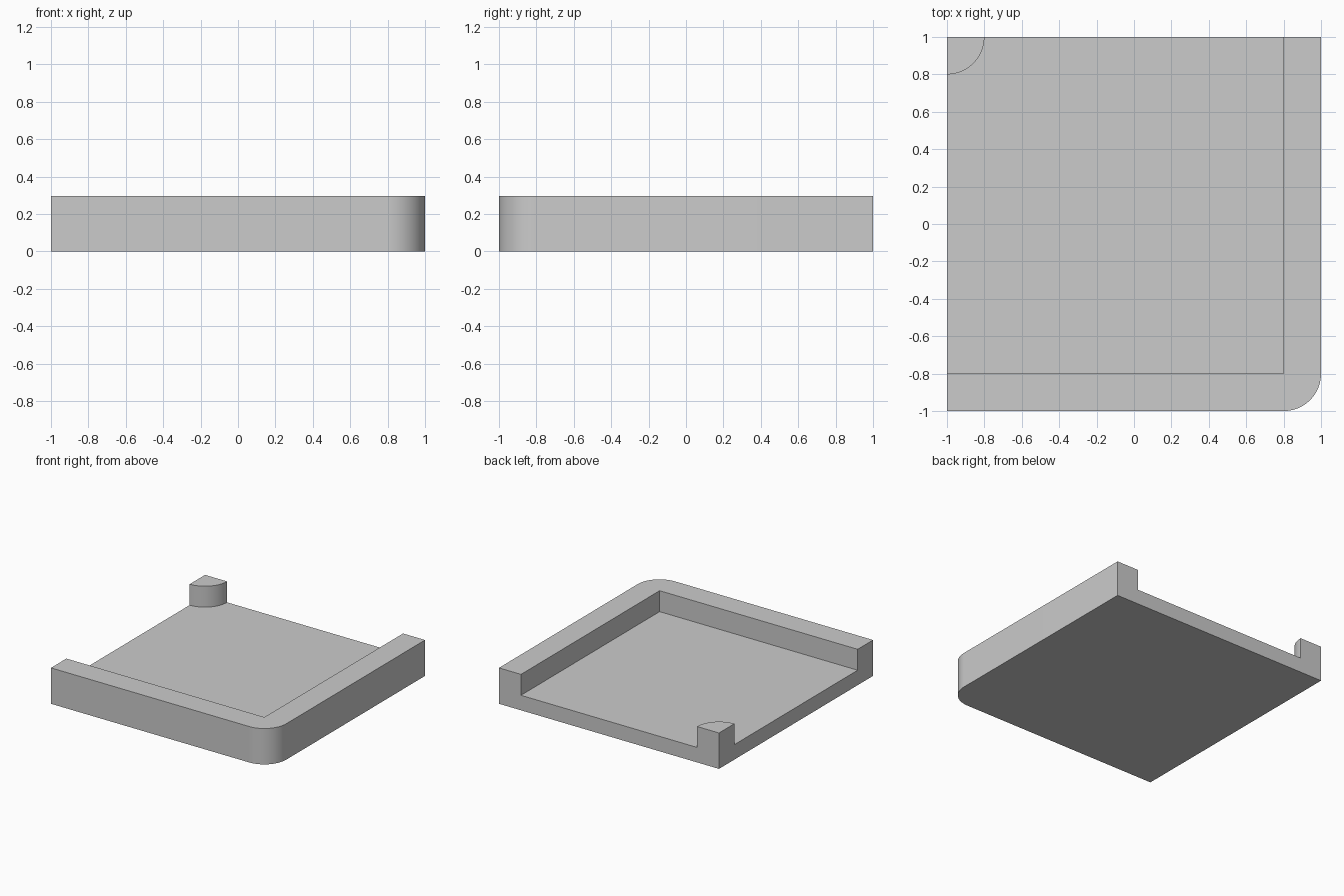
import bpy, bmesh
from math import cos, sin, radians

if "Cube" in bpy.data.objects:
    bpy.data.objects.remove(bpy.data.objects["Cube"])

HEIGHT, FLOOR, R, SEGS = 0.295, 0.123, 0.2, 24


def arc(cx, cy, start, end):
    angles = [radians(start + (end - start) * i / SEGS) for i in range(SEGS + 1)]
    return [(cx + R * cos(a), cy + R * sin(a)) for a in angles]


def prism(name, outline, z0, z1):
    bm = bmesh.new()
    base = bm.faces.new([bm.verts.new((x, y, z0)) for x, y in outline])
    top = bmesh.ops.extrude_face_region(bm, geom=[base], use_keep_orig=True)["geom"]
    moved = [v for v in top if isinstance(v, bmesh.types.BMVert)]
    bmesh.ops.translate(bm, verts=moved, vec=(0, 0, z1 - z0))
    bmesh.ops.recalc_face_normals(bm, faces=bm.faces)
    mesh = bpy.data.meshes.new(name)
    bm.to_mesh(mesh)
    bm.free()
    obj = bpy.data.objects.new(name, mesh)
    bpy.context.collection.objects.link(obj)
    return obj


# Tray body: square with one rounded outer corner
tray = prism("corner_tray", [(-1, 1), (-1, -1)] + arc(0.8, -0.8, -90, 0) + [(1, 1)],
             0, HEIGHT)

# Pocket: leaves the L-shaped rim and the quarter-round post, open on two sides
pocket = prism("pocket_cutter",
               [(-1.1, -0.8), (0.8, -0.8), (0.8, 1.1), (-0.8, 1.1)]
               + arc(-1, 1, 0, -90) + [(-1.1, 0.8)],
               FLOOR, HEIGHT + 0.1)
pocket.hide_render = True

cut = tray.modifiers.new("pocket", 'BOOLEAN')
cut.operation = 'DIFFERENCE'
cut.solver = 'EXACT'
cut.object = pocket

bpy.context.view_layer.objects.active = tray
tray.select_set(True)
bpy.ops.object.modifier_apply(modifier=cut.name)
bpy.data.objects.remove(pocket)
bpy.ops.object.shade_smooth_by_angle(angle=radians(30))
